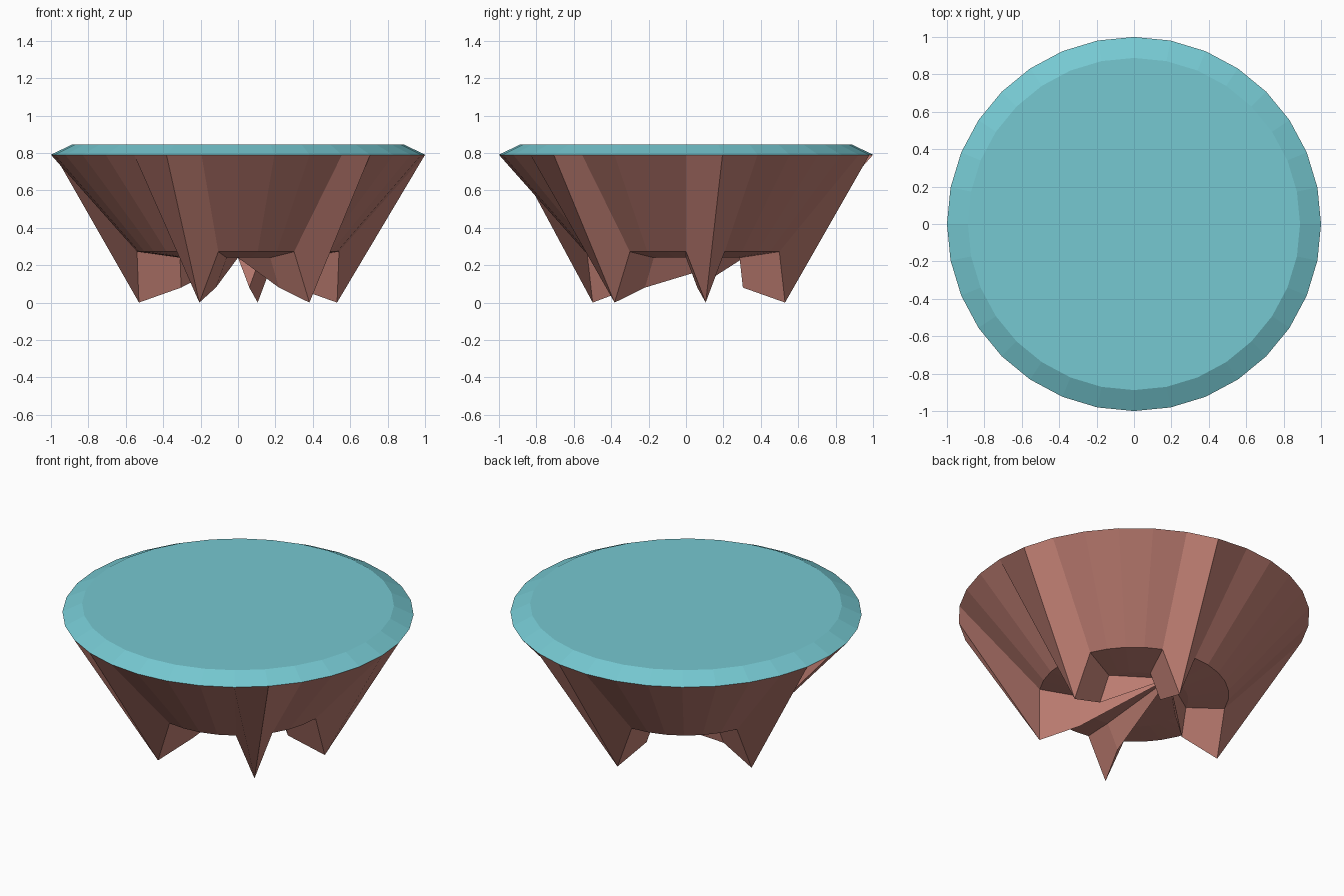
import bpy, bmesh, math

if "Cube" in bpy.data.objects:
    bpy.data.objects.remove(bpy.data.objects["Cube"])

SIDES = 32
FEET = (1, 7, 15, 22, 28)   # ring corners pulled down into pointed feet


def ring(bm, radius, z, foot_z=None):
    verts = []
    for i in range(SIDES):
        a = 2 * math.pi * i / SIDES
        h = foot_z if foot_z is not None and i in FEET else z
        verts.append(bm.verts.new((radius * math.cos(a), radius * math.sin(a), h)))
    return verts


def bridge(bm, upper, lower):
    for i in range(SIDES):
        j = (i + 1) % SIDES
        bm.faces.new((upper[i], lower[i], lower[j], upper[j]))


def finish(bm, name, color):
    mesh = bpy.data.meshes.new(name)
    bm.to_mesh(mesh)
    bm.free()
    mat = bpy.data.materials.new(name + "_color")
    mat.diffuse_color = color
    mat.use_nodes = True
    mat.node_tree.nodes["Principled BSDF"].inputs["Base Color"].default_value = mat.diffuse_color
    mesh.materials.append(mat)
    obj = bpy.data.objects.new(name, mesh)
    bpy.context.collection.objects.link(obj)
    return obj


# Flat top with a bevelled edge
bm = bmesh.new()
top = ring(bm, 0.888, 0.845)
rim = ring(bm, 1.0, 0.79)
bridge(bm, top, rim)
bm.faces.new(top)
finish(bm, "top_surface", (0.18, 0.58, 0.64, 1))

# Tapered body, its underside and the five feet
bm = bmesh.new()
rim = ring(bm, 1.0, 0.79)
base = ring(bm, 0.54, 0.272, 0.0)
inner = ring(bm, 0.31, 0.24, 0.08)
bridge(bm, rim, base)
bridge(bm, base, inner)

# Underside cap fans out from one corner of the inner ring
apex = 8
for k in range(1, SIDES - 1):
    i, j = (apex + k) % SIDES, (apex + k + 1) % SIDES
    bm.faces.new((inner[apex], inner[j], inner[i]))
finish(bm, "footed_body", (0.55, 0.22, 0.18, 1))
